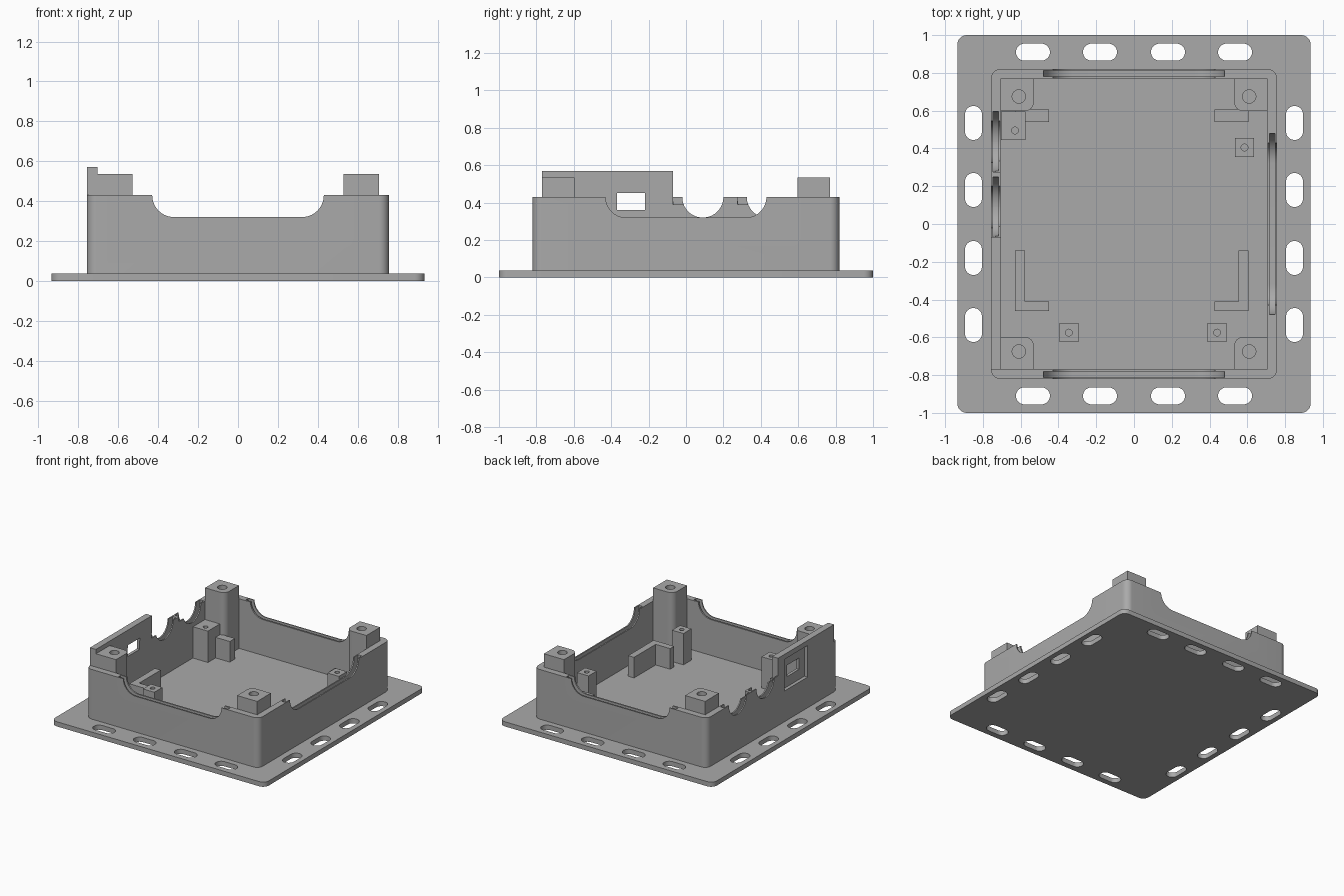
import bpy
import bmesh
from math import cos, sin, pi, radians

if "Cube" in bpy.data.objects:
    bpy.data.objects.remove(bpy.data.objects["Cube"])

# One plain grey plastic
grey = bpy.data.materials.new("grey_plastic")
grey.use_nodes = True
grey.diffuse_color = (0.4, 0.4, 0.4, 1)
grey.node_tree.nodes["Principled BSDF"].inputs["Base Color"].default_value = (0.4, 0.4, 0.4, 1)

FLOOR = 0.037
RIM = 0.43


def outline(u0, u1, v0, v1, radii=(0, 0, 0, 0), steps=10):
    """Rectangle with a radius per corner: ++, -+, --, +-."""
    points = []
    corners = ((u1, v1, -1, -1), (u0, v1, 1, -1), (u0, v0, 1, 1), (u1, v0, -1, 1))
    for i, ((u, v, su, sv), r) in enumerate(zip(corners, radii)):
        if r == 0:
            points.append((u, v))
            continue
        for k in range(steps + 1):
            a = (i + k / steps) * pi / 2
            points.append((u + su * r + r * cos(a), v + sv * r + r * sin(a)))
    return points


def disc(u, v, r, sides=32):
    return [(u + r * cos(2 * pi * k / sides), v + r * sin(2 * pi * k / sides)) for k in range(sides)]


def prism(name, points, w0, w1, axis="Z"):
    """Extrude a closed outline along an axis."""
    place = {"Z": lambda u, v, w: (u, v, w),
             "X": lambda u, v, w: (w, u, v),
             "Y": lambda u, v, w: (u, w, v)}[axis]
    bm = bmesh.new()
    low = [bm.verts.new(place(u, v, w0)) for u, v in points]
    high = [bm.verts.new(place(u, v, w1)) for u, v in points]
    bm.faces.new(low)
    bm.faces.new(high)
    for i in range(len(points)):
        j = (i + 1) % len(points)
        bm.faces.new((low[i], low[j], high[j], high[i]))
    bmesh.ops.recalc_face_normals(bm, faces=bm.faces)
    mesh = bpy.data.meshes.new(name)
    bm.to_mesh(mesh)
    bm.free()
    mesh.materials.append(grey)
    obj = bpy.data.objects.new(name, mesh)
    bpy.context.collection.objects.link(obj)
    return obj


def select(obj):
    bpy.ops.object.select_all(action="DESELECT")
    obj.select_set(True)
    bpy.context.view_layer.objects.active = obj


def cut(obj, *args):
    """Subtract a prism from an object."""
    cutter = prism("cutter", *args)
    mod = obj.modifiers.new("cut", "BOOLEAN")
    mod.operation = "DIFFERENCE"
    mod.solver = "EXACT"
    mod.object = cutter
    select(obj)
    bpy.ops.object.modifier_apply(modifier=mod.name)
    bpy.data.objects.remove(cutter)


def smooth(obj):
    select(obj)
    bpy.ops.object.shade_smooth_by_angle(angle=radians(30))


# Mounting flange with oblong slots around the edge
flange = prism("mounting_flange", outline(-0.935, 0.935, -1, 1, [0.05] * 4), 0, FLOOR)
for s in (-1, 1):
    for t in (-0.535, -0.18, 0.18, 0.535):
        x, y = t, 0.91 * s
        cut(flange, outline(x - 0.09, x + 0.09, y - 0.045, y + 0.045, [0.0449] * 4), -0.1, 0.1)
        x, y = 0.85 * s, t
        cut(flange, outline(x - 0.045, x + 0.045, y - 0.09, y + 0.09, [0.0449] * 4), -0.1, 0.1)
smooth(flange)

# Box walls
walls = prism("box_walls", outline(-0.757, 0.757, -0.82, 0.82, [0.05] * 4), FLOOR, RIM)
cut(walls, outline(-0.707, 0.707, -0.77, 0.77), 0, 1)


def opening(centre, half, wall, axis):
    """Round-cornered opening in a wall, with a panel groove around it."""
    side = 1 if wall > 0 else -1
    for grow, near, far in ((0, -0.05, 0.05), (0.05, -0.015, 0.015)):
        r = 0.11 + grow - 0.0005
        shape = outline(centre - half - grow, centre + half + grow,
                        RIM - 0.11 - grow, RIM + 0.1, (0, 0, r, r), 14)
        cut(walls, shape, wall + near, wall + far, axis)


for s in (-1, 1):
    opening(0, 0.43, 0.797 * s, "Y")
opening(0, 0.43, 0.732, "X")
for y in (0.09, 0.435):
    opening(y, 0.11, -0.732, "X")
    # Small notch on the inner lip beside each cable opening
    cut(walls, outline(y - 0.16, y - 0.1, 0.39, 0.5), -0.732, -0.69, "X")

# Raised panel above the wall, with a recessed socket window
panel = prism("raised_socket_panel", outline(-0.77, -0.07, RIM, 0.57), -0.757, -0.705, "X")
for part in (walls, panel):
    cut(part, outline(-0.44, -0.15, 0.28, 0.53), -0.8, -0.73, "X")
    cut(part, outline(-0.37, -0.22, 0.36, 0.45), -0.8, -0.65, "X")
smooth(walls)

# Corner screw posts
for sx, side in ((-1, "right"), (1, "left")):
    for sy, end in ((-1, "front"), (1, "back")):
        xs = sorted((0.53 * sx, 0.706 * sx))
        ys = sorted((0.597 * sy, 0.769 * sy))
        inner = {(1, 1): 2, (-1, 1): 3, (-1, -1): 0, (1, -1): 1}[sx, sy]
        radii = [0.05 if i == inner else 0 for i in range(4)]
        post = prism(f"{end}_{side}_screw_post", outline(*xs, *ys, radii), FLOOR, 0.535)
        cut(post, disc(0.61 * sx, 0.675 * sy, 0.035), 0.25, 0.6)
        smooth(post)

# Board standoffs with pilot holes
standoffs = {"back_right": (-0.63, 0.495, 0.075, 0.055, 0.1), "back_left": (0.585, 0.405, 0.05, 0.05, 0.05),
             "front_right": (-0.345, -0.575, 0.05, 0.05, 0.05), "front_left": (0.44, -0.575, 0.05, 0.05, 0.05)}
for place, (x, y, out, half, back) in standoffs.items():
    standoff = prism(place + "_standoff", outline(x - out, x + half, y - 0.05, y + back), FLOOR, 0.285)
    cut(standoff, disc(x, y, 0.018, 20), 0.15, 0.4)
    smooth(standoff)

# Board locating ribs: L-shapes in front, short bars at the back
for side, outer, step in (("right", -0.63, 1), ("left", 0.605, -1)):
    a, b, c = outer, outer + 0.052 * step, outer + 0.18 * step
    corner = [(a, -0.46), (c, -0.46), (c, -0.41), (b, -0.41), (b, -0.14), (a, -0.14)]
    prism(f"front_{side}_locating_rib", corner, FLOOR, 0.2)
    prism(f"back_{side}_locating_rib", outline(*sorted((a, c)), 0.54, 0.605), FLOOR, 0.2)
